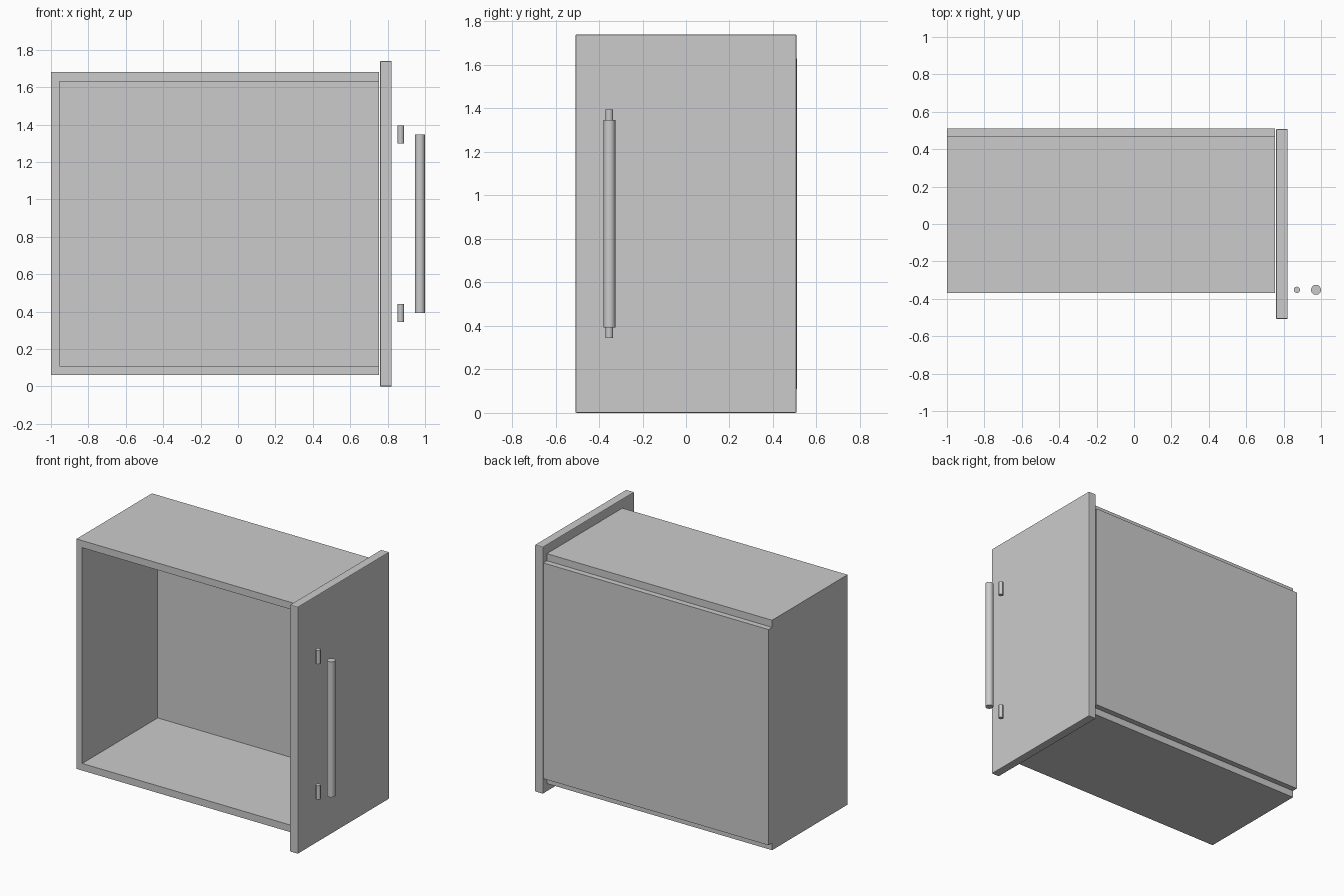
import bpy

if "Cube" in bpy.data.objects:
    bpy.data.objects.remove(bpy.data.objects["Cube"])


def board(name, x, y, z, bevel=0.0):
    """Box spanning the given (min, max) ranges."""
    spans = (x, y, z)
    bpy.ops.mesh.primitive_cube_add(size=1, location=[(a + b) / 2 for a, b in spans])
    ob = bpy.context.object
    ob.name = name
    ob.scale = [b - a for a, b in spans]
    bpy.ops.object.transform_apply(location=False, rotation=False, scale=True)
    if bevel:
        mod = ob.modifiers.new("soft_edges", 'BEVEL')
        mod.width = bevel
        mod.segments = 2
    return ob


def rod(name, x, y, z, radius, sides):
    """Upright cylinder spanning the z range."""
    bpy.ops.mesh.primitive_cylinder_add(vertices=sides, radius=radius, depth=z[1] - z[0],
                                        location=(x, y, sum(z) / 2))
    ob = bpy.context.object
    ob.name = name
    bpy.ops.object.shade_smooth_by_angle()
    return ob


# Carcass: two side boards, an end board and the base panel
BODY_X = (-1.0, 0.755)
BODY_Y = (-0.37, 0.47)
INNER_Z = (0.11, 1.63)
board("lower_side", BODY_X, BODY_Y, (0.06, 0.11))
board("upper_side", BODY_X, BODY_Y, (1.63, 1.68))
board("end_board", (-1.0, -0.955), BODY_Y, INNER_Z)
board("base_panel", BODY_X, (0.47, 0.51), INNER_Z)

# Front panel, slightly larger than the carcass
board("front_panel", (0.76, 0.822), (-0.508, 0.508), (0.0, 1.74), bevel=0.005)

# Handle bar with its two short posts
HANDLE_Y = -0.352
rod("handle_bar", 0.973, HANDLE_Y, (0.393, 1.347), 0.027, 16)
for name, z in (("lower_handle_post", 0.393), ("upper_handle_post", 1.347)):
    rod(name, 0.871, HANDLE_Y, (z - 0.049, z + 0.049), 0.017, 12)
